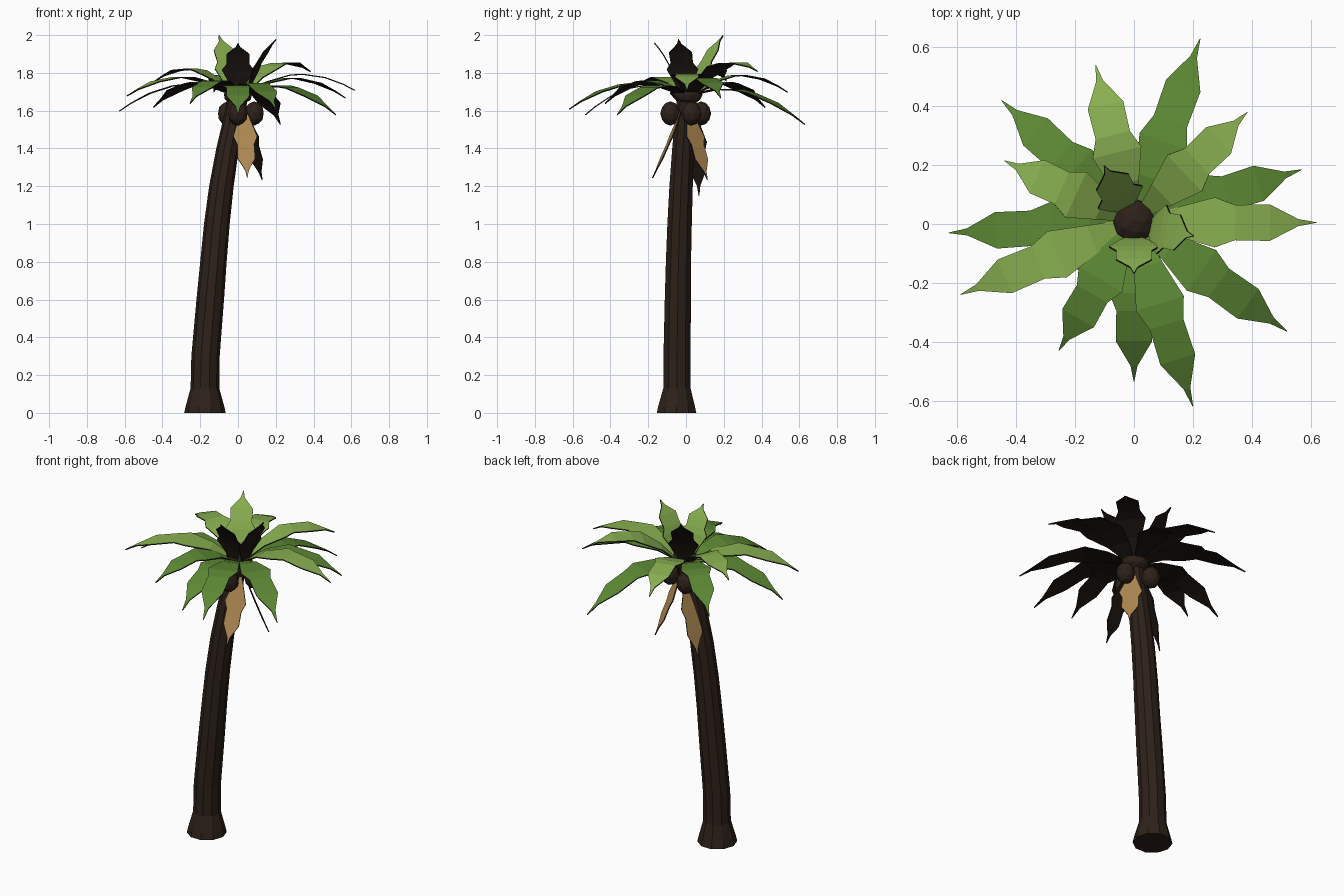
import bpy, bmesh, math
from mathutils import Vector

if "Cube" in bpy.data.objects:
    bpy.data.objects.remove(bpy.data.objects["Cube"])


def material(name, rgb):
    m = bpy.data.materials.new(name)
    m.diffuse_color = (*rgb, 1)
    m.use_nodes = True
    m.node_tree.nodes["Principled BSDF"].inputs["Base Color"].default_value = m.diffuse_color
    return m


BARK = material("bark", (.027, .015, .01))
SHADE = material("leaf_underside", (.012, .008, .006))
LIGHT = material("light_green", (.25, .43, .08))
DARK = material("dark_green", (.11, .25, .035))
TAN = material("dry_leaf", (.43, .25, .085))


def finish(bm, name, *mats):
    bmesh.ops.recalc_face_normals(bm, faces=bm.faces) if mats[0] is BARK else None
    me = bpy.data.meshes.new(name)
    bm.to_mesh(me)
    bm.free()
    ob = bpy.data.objects.new(name, me)
    bpy.context.collection.objects.link(ob)
    for m in mats:
        me.materials.append(m)
    return ob


# Leaf outline: (position along the leaf, half width)
OUTLINE = [(0, .02), (.2, .05), (.42, .085), (.54, .06), (.74, .062), (.9, .012), (1, .001)]


def leaf(name, base, ctrl, tip, mat, width=1.0):
    base, ctrl, tip = Vector(base), Vector(ctrl), Vector(tip)
    out = Vector((tip.x - base.x, tip.y - base.y, 0)).normalized()
    side = Vector((-out.y, out.x, 0))
    bm = bmesh.new()
    rows = []
    for t, w in OUTLINE:
        p = base * (1 - t) ** 2 + ctrl * 2 * t * (1 - t) + tip * t * t
        rows.append([bm.verts.new(p - side * w * width), bm.verts.new(p + side * w * width)])
    for a, b in zip(rows, rows[1:]):
        bm.faces.new((a[0], b[0], b[1], a[1]))
    ob = finish(bm, name, mat, SHADE)
    # dark back face
    sol = ob.modifiers.new("thickness", 'SOLIDIFY')
    sol.thickness = .006
    sol.offset = -1
    sol.material_offset = 1
    sol.material_offset_rim = 1
    return ob


# Curved trunk with flared foot: x, y, z, radius
TRUNK = [(-.175, -.05, 0, .11), (-.175, -.05, .035, .102), (-.175, -.048, .13, .076),
         (-.172, -.048, .3, .075), (-.147, -.043, .6, .073), (-.13, -.04, .8, .07),
         (-.112, -.034, 1, .068), (-.088, -.026, 1.2, .065), (-.055, -.016, 1.4, .06),
         (-.02, -.005, 1.57, .055), (0, .005, 1.68, .055)]
SIDES = 10
bm = bmesh.new()
rings = []
for x, y, z, r in TRUNK:
    rings.append([bm.verts.new((x + r * math.cos(math.tau * i / SIDES),
                                y + r * math.sin(math.tau * i / SIDES), z)) for i in range(SIDES)])
for a, b in zip(rings, rings[1:]):
    for i in range(SIDES):
        j = (i + 1) % SIDES
        bm.faces.new((a[i], a[j], b[j], b[i]))
bm.faces.new(rings[0])
bm.faces.new(rings[-1])
finish(bm, "trunk", BARK)


def nut(name, pos, scale):
    bm = bmesh.new()
    bmesh.ops.create_icosphere(bm, subdivisions=2, radius=1)
    for v in bm.verts:
        v.co = Vector(pos) + Vector(v.co[i] * scale[i] for i in range(3))
    finish(bm, name, BARK)


# Crown heart and coconuts
nut("crown_heart", (0, .01, 1.685), (.078, .078, .055))
for i, (x, y) in enumerate([(0, -.083), (.085, .03), (-.055, .08)]):
    nut(f"coconut_{i}", (x, y, 1.585), (.053, .053, .064))

# Spreading fronds: tip x, y, z in a lower and an upper layer
LOWER = [(.225, .63, 1.53), (.57, .185, 1.67), (.52, -.365, 1.58), (.2, -.62, 1.61),
         (0, -.535, 1.58), (-.255, -.43, 1.64), (-.63, -.03, 1.60), (-.45, .42, 1.62)]
UPPER = [(-.13, .54, 1.70), (.385, .38, 1.81), (.62, .005, 1.71),
         (-.59, -.24, 1.68), (-.44, .215, 1.76)]
for label, tips, mat in (("lower", LOWER, DARK), ("upper", UPPER, LIGHT)):
    for i, (x, y, z) in enumerate(tips):
        d = Vector((x, y, 0)).normalized() * .04
        ctrl = (x * .5, y * .5, 1.83 + .55 * (z - 1.6))
        leaf(f"{label}_frond_{i}", (d.x, d.y + .01, 1.69), ctrl, (x, y, z), mat)

# Upright young fronds
for i, (x, y, z) in enumerate([(0, -.165, 1.96), (.2, -.04, 1.98), (-.1, .195, 2.0)]):
    leaf(f"young_frond_{i}", (x * .25, y * .25, 1.69), (x * .4, y * .4, 1.85), (x, y, z), LIGHT)

# Dry hanging fronds
DRY = [((.03, -.03, 1.6), (.04, -.08, 1.45), (.05, -.18, 1.245)),
       ((.03, .02, 1.6), (.07, .05, 1.45), (.13, .115, 1.235)),
       ((-.03, .03, 1.6), (-.08, .06, 1.42), (-.13, .07, 1.15))]
for i, (b, c, t) in enumerate(DRY):
    leaf(f"dry_frond_{i}", b, c, t, TAN, .75)
